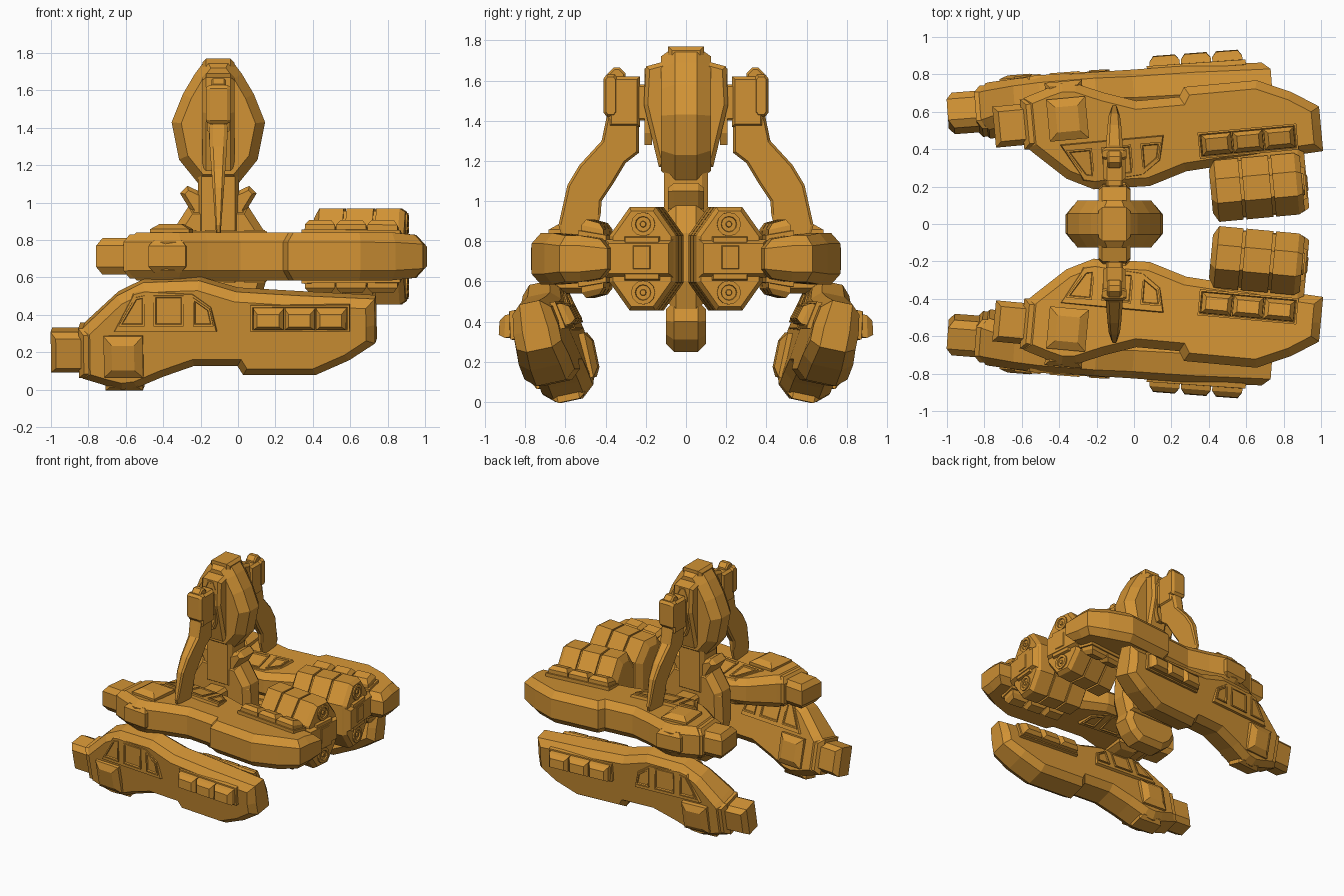
import bpy, bmesh
from math import radians, cos, sin, pi
from mathutils import Matrix, Vector

if "Cube" in bpy.data.objects:
    bpy.data.objects.remove(bpy.data.objects["Cube"], do_unlink=True)

ORANGE = (0.64, 0.29, 0.035, 1)
paint = bpy.data.materials.new("orange_hull")
paint.diffuse_color = ORANGE
paint.use_nodes = True
paint.node_tree.nodes["Principled BSDF"].inputs["Base Color"].default_value = ORANGE


def inset_outline(pts, d):
    """Move every edge of a closed 2D outline inwards by d."""
    p = [Vector(q) for q in pts]
    n = len(p)
    area = sum(p[i - 1].x * p[i].y - p[i].x * p[i - 1].y for i in range(n))
    side = 1 if area > 0 else -1
    out = []
    for i in range(n):
        a = (p[i] - p[i - 1]).normalized()
        b = (p[(i + 1) % n] - p[i]).normalized()
        na, nb = Vector((-a.y, a.x)) * side, Vector((-b.y, b.x)) * side
        out.append(p[i] + (na + nb) * (d / max(0.5, 1 + na.dot(nb))))
    return out


def solid(name, pts, levels, matrix, warp=None):
    """Stack inset copies of an outline at (height, inset) levels and cap the ends."""
    bm = bmesh.new()
    rings = []
    for h, d in levels:
        ring = [Vector((q.x, q.y, h)) for q in inset_outline(pts, d)]
        rings.append([bm.verts.new(matrix @ (warp(v) if warp else v)) for v in ring])
    n = len(pts)
    for lo, hi in zip(rings, rings[1:]):
        for i in range(n):
            j = (i + 1) % n
            bm.faces.new((lo[i], lo[j], hi[j], hi[i]))
    bm.faces.new(rings[0])
    bm.faces.new(rings[-1])
    bmesh.ops.recalc_face_normals(bm, faces=bm.faces)
    mesh = bpy.data.meshes.new(name)
    bm.to_mesh(mesh)
    bm.free()
    mesh.materials.append(paint)
    obj = bpy.data.objects.new(name, mesh)
    bpy.context.collection.objects.link(obj)
    return obj


def rect(u0, u1, v0, v1):
    return [(u0, v0), (u1, v0), (u1, v1), (u0, v1)]


def oct_rect(u0, u1, v0, v1, c, e):
    """Rectangle with corners cut by c across and e up."""
    return [(u0 + c, v0), (u1 - c, v0), (u1, v0 + e), (u1, v1 - e),
            (u1 - c, v1), (u0 + c, v1), (u0, v1 - e), (u0, v0 + e)]


def slab(half, bevel, inset):
    return [(-half, inset), (bevel - half, 0), (half - bevel, 0), (half, inset)]


def axes(u, v, w, origin):
    m = Matrix((u, v, w)).transposed().to_4x4()
    m.translation = origin
    return m


X, Y, Z = Vector((1, 0, 0)), Vector((0, 1, 0)), Vector((0, 0, 1))
MIRROR = Matrix.Scale(-1, 4, Y)
ALONG_X = axes(Y, Z, X, (0, 0, 0))      # outline in y,z
ALONG_Y = axes(X, Z, Y, (-0.105, 0, 0))  # outline in x,z about the tower

# Nacelle outline, shared by the four hulls; the shoulder points carry the thickest line
HULL = [(-.56, .07), (-.43, .03), (-.35, .01), (-.27, .02), (-.13, .08), (.04, .14),
        (.27, .14), (.30, .09), (.69, .09), (.87, .17), (1.01, .26), (1.01, .36), (1.01, .50),
        (.60, .52), (.27, .54), (.07, .60), (-.23, .59), (-.37, .52), (-.53, .37), (-.56, .34)]
PANEL = [(-.39, .335), (.17, .335), (.14, .47), (.04, .54), (-.22, .555), (-.28, .54)]
WINDOWS = [[(-.36, .37), (-.22, .37), (-.22, .53), (-.27, .52)],
           rect(-.17, -.01, .37, .53),
           [(.04, .37), (.15, .37), (.13, .46), (.04, .52)]]
RIM = [(.11, 0), (.144, 0), (.144, .01), (.135, .014)]


def lean(v):
    # thinner towards the bulged edge and the stern
    k = 1 - max(0, v.x - .85) * .9 - max(0, v.y - .36) * 1.35
    return Vector((v.x, v.y, v.z * k))


def nacelle(tag, m):
    solid(tag + "_hull", HULL, slab(.128, .052, .045), m, lean)
    solid(tag + "_nose", rect(-.73, -.5, .10, .32), slab(.097, .04, .03), m)
    solid(tag + "_nose_collar", rect(-.58, -.48, .075, .345), slab(.118, .04, .03), m)
    solid(tag + "_edge_blister", rect(-.44, -.24, .0, .12), slab(.085, .03, .025), m)
    for face, s in (("outer", 1), ("inner", -1)):
        f = m @ Matrix.Scale(s, 4, Z)
        name = tag + "_" + face
        solid(name + "_blister", rect(-.44, -.23, .09, .315), [(.1, 0), (.145, 0), (.172, .045)], f)
        solid(name + "_window_panel", PANEL, [(.11, 0), (.135, .006)], f, lean)
        for i, w in enumerate(WINDOWS):
            solid(f"{name}_window_{i}", w, RIM, f, lean)
        solid(name + "_slot", rect(.35, .88, .34, .48), RIM, f, lean)
        for i in range(3):
            u = .365 + .168 * i
            solid(f"{name}_pod_{i}", rect(u, u + .164, .353, .467), [(.12, 0), (.17, .002), (.2, .024)], f, lean)


def barrel_levels(x0, x1, ribs):
    levels = [(x0, .05), (x0 + .03, 0)]
    for r in ribs:
        levels += [(r, 0), (r, .014), (r + .015, .014), (r + .015, 0)]
    return levels + [(x1 - .03, 0), (x1, .02)]


def engine(tag, m):
    solid(tag + "_engine", oct_rect(.03, .36, .455, .97, .10, .14),
          barrel_levels(.41, .90, (.57, .73)), m)
    solid(tag + "_engine_hatch", rect(.10, .29, .60, .83), [(.88, 0), (.92, .012)], m)
    solid(tag + "_hatch_cover", rect(.14, .25, .65, .79), [(.91, 0), (.93, .015)], m)
    solid(tag + "_engine_side", rect(.04, .38, .62, .81), [(.43, .03), (.46, 0), (.89, 0), (.925, .02)], m)
    for end, z in (("upper", .885), ("lower", .545)):
        ring = [(.19 + .06 * cos(k * pi / 6), z + .06 * sin(k * pi / 6)) for k in range(12)]
        solid(f"{tag}_{end}_nozzle", ring, [(.87, 0), (.91, 0), (.91, .02), (.89, .025), (.89, .04), (.91, .045)], m)


# Support arm: outline in y,z, thinning to a blade at the foot
ARM = [(.235, 1.42), (.395, 1.42), (.42, 1.30), (.53, 1.18), (.59, 1.08), (.635, .88), (.61, .80),
       (.46, .80), (.425, .93), (.42, 1.0), (.36, 1.09), (.30, 1.19), (.235, 1.24)]


def blade(v):
    k = .2 + .8 * max(0, min(1, (v.y - .8) / .55))
    return Vector((v.x, v.y, v.z * k))


yaw = Matrix.Rotation(radians(5.3), 4, "Z")
roll = radians(12)
UPPER = Matrix.Translation((-.14, .785, .713)) @ yaw @ axes(X, -Y, Z, (.1, 0, 0))
LOWER = (Matrix.Translation((-.17, .67, .30)) @ Matrix.Rotation(radians(4.3), 4, "Z")
         @ axes(X, Vector((0, sin(roll), cos(roll))), Vector((0, cos(roll), -sin(roll))), (0, 0, 0))
         @ Matrix.Translation((-.1, -.3, 0)))
ENGINE = Matrix.Translation((.65, .2, 0)) @ yaw @ Matrix.Translation((-.65, -.2, 0)) @ ALONG_X
TOWER_X = Matrix.Translation((-.105, 0, 0)) @ ALONG_X

for side, flip in (("back", Matrix.Identity(4)), ("front", MIRROR)):
    nacelle(side + "_upper", flip @ UPPER)
    nacelle(side + "_lower", flip @ LOWER)
    engine(side, flip @ ENGINE)
    t = flip @ TOWER_X
    solid(side + "_arm", ARM, slab(.05, .02, .012), t, blade)
    solid(side + "_shoulder", rect(.23, .385, 1.37, 1.62), slab(.06, .02, .015), t)
    solid(side + "_shoulder_cap", oct_rect(.34, .41, 1.42, 1.63, .015, .02), slab(.065, .02, .012), t)
    solid(side + "_shoulder_joint", rect(.15, .26, 1.4, 1.58), slab(.045, .01, .01), t)
    solid(side + "_shoulder_fin", oct_rect(.30, .39, 1.55, 1.665, .03, .03), slab(.04, .01, .01), t)
    solid(side + "_hull_bracket", rect(.05, .24, .63, .79), slab(.08, .02, .02), t)
    solid(side + "_head_panel", oct_rect(-.05, .05, 1.28, 1.66, .025, .06),
          [(.17, 0), (.206, 0), (.206, .012), (.196, .018)], flip @ ALONG_Y)


def symmetric(half):
    return half + [(-x, z) for x, z in reversed(half)]


# Tower head: a wide faceted disc crossed by a thick spine
DISC = symmetric([(.065, 1.77), (.125, 1.69), (.19, 1.58), (.25, 1.43), (.21, 1.23), (.105, 1.10)])
solid("tower_head", DISC, slab(.125, .07, .05), ALONG_Y)
SPINE = symmetric([(.09, 1.77), (.09, 1.70), (.2, 1.67), (.21, 1.48), (.135, 1.17)])
solid("tower_spine", SPINE, slab(.085, .02, .02), TOWER_X)
for tag, s in (("left", 1), ("right", -1)):
    # Flared fins at the foot of the tower
    solid(tag + "_tower_fin", [(0, .8), (.25, .8), (.15, .96), (.205, 1.05), (.165, 1.09), (.08, 1.05), (0, 1.06)],
          slab(.09, .03, .02), Matrix.Translation((-.105, 0, 0)) @ Matrix.Scale(s, 4, X) @ axes(X, Z, Y, (0, 0, 0)))

# Neck, base and hanging keel
solid("tower_neck", rect(-.11, .11, .80, 1.18), slab(.11, .03, .02), ALONG_Y)
BASE = symmetric([(.16, .98), (.25, .84), (.26, .60), (.22, .46)])
solid("tower_base", BASE, slab(.10, .05, .04), ALONG_Y)
KEEL = symmetric([(.21, .50), (.24, .40), (.19, .31), (.11, .25)])
solid("keel", KEEL, slab(.10, .04, .04), ALONG_Y)
